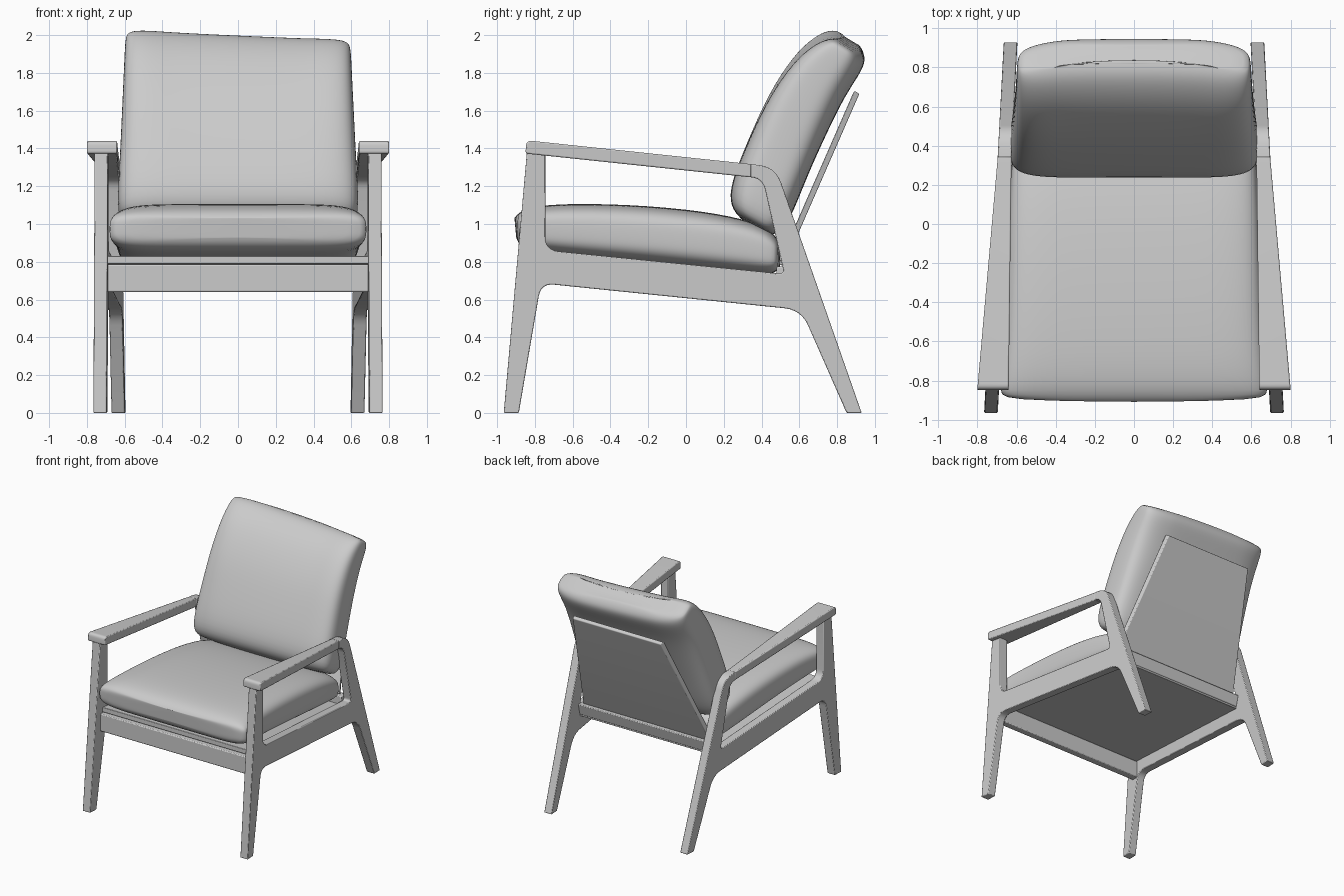
import bpy, bmesh, math
from mathutils import Vector

if "Cube" in bpy.data.objects:
    bpy.data.objects.remove(bpy.data.objects["Cube"], do_unlink=True)

grey = bpy.data.materials.new("plain grey")
grey.use_nodes = True
grey.diffuse_color = (0.6, 0.6, 0.6, 1)
grey.node_tree.nodes["Principled BSDF"].inputs["Base Color"].default_value = (0.6, 0.6, 0.6, 1)


def add_object(name, bm):
    bmesh.ops.recalc_face_normals(bm, faces=bm.faces)
    mesh = bpy.data.meshes.new(name)
    bm.to_mesh(mesh)
    bm.free()
    mesh.materials.append(grey)
    obj = bpy.data.objects.new(name, mesh)
    bpy.context.collection.objects.link(obj)
    return obj


def rounded(corners, steps=6):
    """Turn (y, z, radius) corners into an outline with soft corners."""
    pts = []
    for i, (y, z, r) in enumerate(corners):
        c = Vector((y, z))
        if not r:
            pts.append(c)
            continue
        a = c + (Vector(corners[i - 1][:2]) - c).normalized() * r
        b = c + (Vector(corners[(i + 1) % len(corners)][:2]) - c).normalized() * r
        for k in range(steps + 1):
            t = k / steps
            pts.append(a * (1 - t) ** 2 + c * 2 * t * (1 - t) + b * t * t)
    return pts


def prism(name, corners, inner, outer, mirror=False, bevel=0.007):
    """Side outline spanned between two x positions that depend on y."""
    bm = bmesh.new()
    outline = rounded(corners)
    rings = [[bm.verts.new((f(p.x), p.x, p.y)) for p in outline] for f in (inner, outer)]
    for ring in rings:
        bm.faces.new(ring)
    n = len(outline)
    for i in range(n):
        j = (i + 1) % n
        bm.faces.new((rings[0][i], rings[0][j], rings[1][j], rings[1][i]))
    obj = add_object(name, bm)
    bpy.ops.object.select_all(action='DESELECT')
    obj.select_set(True)
    bpy.context.view_layer.objects.active = obj
    bpy.ops.object.shade_smooth_by_angle(angle=math.radians(35))
    if mirror:
        obj.modifiers.new("Mirror", 'MIRROR')
    mod = obj.modifiers.new("Bevel", 'BEVEL')
    mod.width = bevel
    mod.segments = 2
    mod.limit_method = 'ANGLE'
    mod.angle_limit = math.radians(40)
    return obj


def power(v, p):
    return math.copysign(abs(v) ** p, v)


def cushion(name, stations, warp=None, sides=32):
    """Loft puffy cross-sections: (under y, z, upper y, z, half width)."""
    bm = bmesh.new()
    rings = []
    for y0, z0, y1, z1, half in stations:
        low, high = Vector((0, y0, z0)), Vector((0, y1, z1))
        ring = []
        for k in range(sides):
            a = math.tau * (k + 0.5) / sides
            p = low.lerp(high, 0.5 + 0.5 * power(math.sin(a), 0.55))
            p.x = half * power(math.cos(a), 0.3)
            ring.append(bm.verts.new(warp(p) if warp else p))
        rings.append(ring)
    for r0, r1 in zip(rings, rings[1:]):
        for i in range(sides):
            j = (i + 1) % sides
            bm.faces.new((r0[i], r0[j], r1[j], r1[i]))
    # close each end with a strip of quads
    for ring in (rings[0], rings[-1]):
        q = sides // 4
        loop = ring[q:] + ring[:q]
        for i in range(sides // 2 - 1):
            bm.faces.new((loop[i], loop[i + 1], loop[-2 - i], loop[-1 - i]))
    obj = add_object(name, bm)
    obj.data.shade_smooth()
    mod = obj.modifiers.new("Subdivision", 'SUBSURF')
    mod.levels = mod.render_levels = 2
    return obj


# The side frames lean closer together towards the back
def centre(y):
    return 0.73 - 0.053 * (y + 0.95)


def frame_in(y):
    return centre(y) - 0.035


def frame_out(y):
    return centre(y) + 0.035


def arm_in(y):
    return 0.64 - 0.012 * (y + 0.84)


def arm_out(y):
    return 0.80 - 0.088 * (y + 0.84)


# Side frames: both legs, side rail and posts in one outline
prism("side_frame", [
    (-0.965, 0, 0), (-0.885, 0, 0), (-0.768, 0.686, 0.07), (0.61, 0.545, 0.09),
    (0.85, 0, 0), (0.93, 0, 0), (0.474, 1.303, 0.09), (0.34, 1.317, 0),
    (0.34, 1.248, 0), (0.405, 1.242, 0.06), (0.52, 0.735, 0.03),
    (-0.745, 0.862, 0.07), (-0.745, 1.375, 0), (-0.842, 1.385, 0)],
    frame_in, frame_out, mirror=True)

# Armrests widen towards the front
prism("armrest", [
    (-0.85, 1.373, 0.015), (0.345, 1.247, 0), (0.345, 1.317, 0), (-0.845, 1.443, 0.03)],
    arm_in, arm_out, mirror=True)

# Rails and panels between the frames
prism("front_rail", [(-0.84, 0.64, 0), (-0.78, 0.64, 0), (-0.78, 0.785, 0), (-0.84, 0.785, 0)],
      lambda y: -0.70, lambda y: 0.70)
prism("seat_panel", [(-0.81, 0.79, 0), (0.52, 0.665, 0), (0.52, 0.705, 0), (-0.81, 0.83, 0)],
      lambda y: -frame_in(y) - 0.005, lambda y: frame_in(y) + 0.005, bevel=0.004)
prism("rear_rail", [(0.48, 0.68, 0), (0.525, 0.68, 0), (0.55, 0.775, 0), (0.48, 0.775, 0)],
      lambda y: -0.62, lambda y: 0.62)


def back_half(y):
    return 0.60 - 0.45 * (y - 0.49)


prism("back_panel", [(0.49, 0.79, 0), (0.518, 0.775, 0), (0.918, 1.69, 0.01), (0.89, 1.705, 0.01)],
      lambda y: -back_half(y), back_half, bevel=0.004)

# Cushions
cushion("seat_cushion", [
    (-0.90, 0.93, -0.91, 1.03, 0.66), (-0.87, 0.86, -0.87, 1.08, 0.69),
    (-0.70, 0.835, -0.70, 1.11, 0.665), (-0.30, 0.80, -0.30, 1.105, 0.65),
    (0.10, 0.76, 0.10, 1.07, 0.64), (0.40, 0.73, 0.38, 1.01, 0.62),
    (0.47, 0.735, 0.48, 0.94, 0.61), (0.50, 0.78, 0.50, 0.88, 0.58)])


def slump(p):
    """Soften the upper corners and drop one of them slightly."""
    k = max(0, (p.z - 1.3) / 0.7)
    s = p.x / 0.6
    p.y -= 0.06 * k * s * s
    p.z += k * (0.02 * s * s - 0.028 * s)
    return p


cushion("back_cushion", [
    (0.43, 0.94, 0.30, 1.02, 0.55), (0.50, 0.95, 0.23, 1.09, 0.63),
    (0.56, 1.04, 0.235, 1.22, 0.64), (0.645, 1.26, 0.34, 1.46, 0.625),
    (0.74, 1.46, 0.45, 1.68, 0.615), (0.85, 1.68, 0.59, 1.87, 0.605),
    (0.95, 1.82, 0.70, 1.96, 0.60), (0.965, 1.88, 0.79, 2.0, 0.595),
    (0.93, 1.94, 0.86, 1.985, 0.57)], slump)
